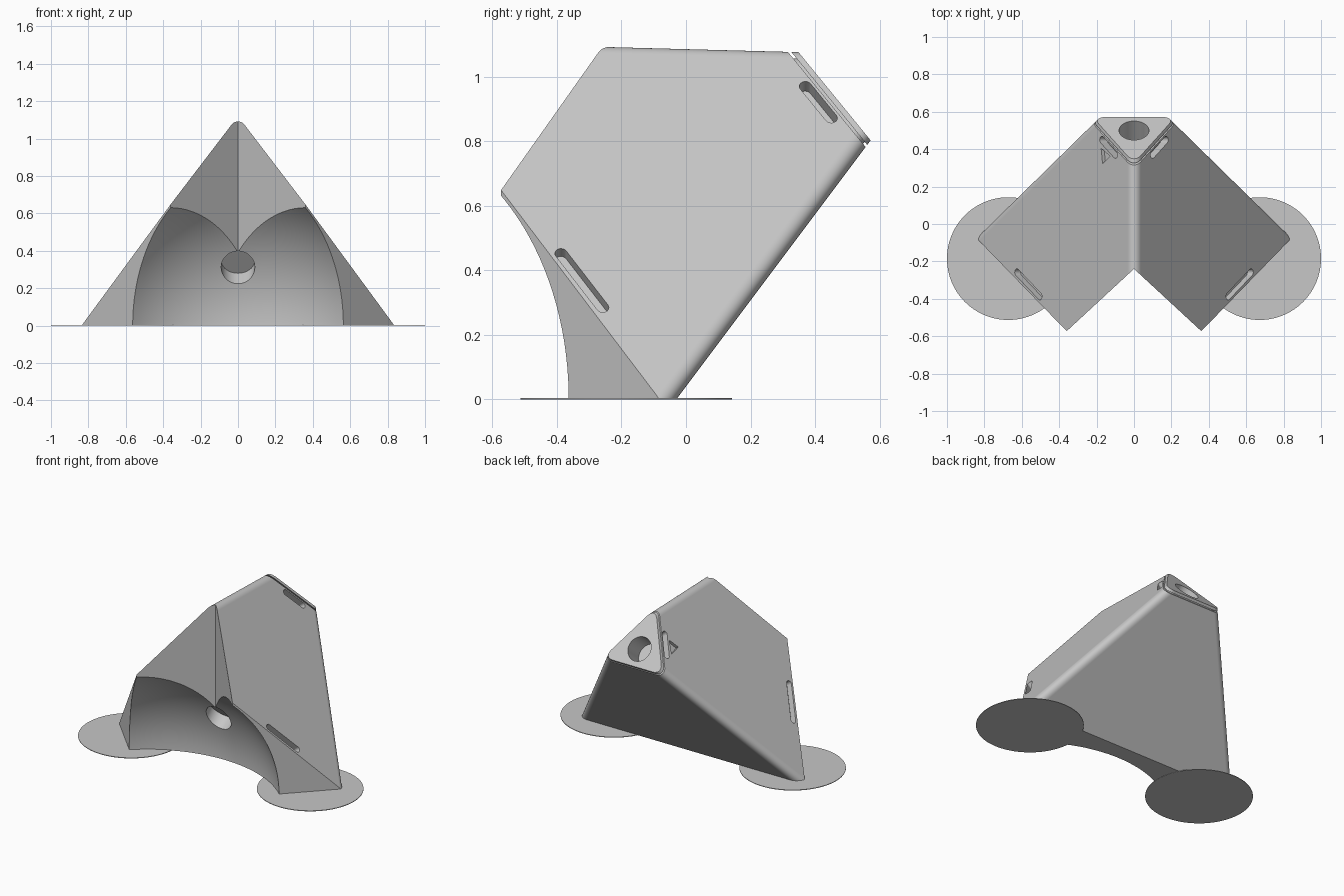
import bpy, bmesh, math
from mathutils import Vector, Matrix

if "Cube" in bpy.data.objects:
    bpy.data.objects.remove(bpy.data.objects["Cube"], do_unlink=True)

grey = bpy.data.materials.new("light_grey")
grey.use_nodes = True
grey.diffuse_color = (0.57, 0.57, 0.57, 1)
grey.node_tree.nodes["Principled BSDF"].inputs["Base Color"].default_value = grey.diffuse_color

# Outer planes of the wedge (normal, distance) and the axis of the capped corner
SIDE = Vector((0.8, 0.016, 0.6))
SIDE_D = 0.668
PLANES = [(SIDE, SIDE_D), (Vector((-0.8, 0.016, 0.6)), SIDE_D), (Vector((0, 0.8, -0.6)), -0.024)]
AXIS = Vector((0, 0.774, 0.633)).normalized()
CAP_D = 0.951


def to_object(bm, name):
    bmesh.ops.recalc_face_normals(bm, faces=bm.faces)
    mesh = bpy.data.meshes.new(name)
    bm.to_mesh(mesh)
    bm.free()
    mesh.materials.append(grey)
    obj = bpy.data.objects.new(name, mesh)
    bpy.context.collection.objects.link(obj)
    return obj


def slice_off(bm, normal, dist):
    """Remove everything beyond a plane and close the cut."""
    n = normal.normalized()
    res = bmesh.ops.bisect_plane(bm, geom=bm.verts[:] + bm.edges[:] + bm.faces[:], dist=1e-6,
                                 plane_co=n * (dist / normal.length), plane_no=n, clear_outer=True)
    edges = [e for e in res["geom_cut"] if isinstance(e, bmesh.types.BMEdge)]
    bmesh.ops.contextual_create(bm, geom=edges)
    bmesh.ops.recalc_face_normals(bm, faces=bm.faces)


def wedge(name, top, bottom=None, inset=0.0):
    """Three-sided wedge with rounded long edges, cut across its axis."""
    bm = bmesh.new()
    bmesh.ops.create_cube(bm, size=8)
    for n, d in PLANES:
        slice_off(bm, n, d - inset)
    slice_off(bm, AXIS, top)

    def is_outer(face):
        return any(face.normal.dot(n.normalized()) > 0.999 for n, _ in PLANES)

    ridges = [e for e in bm.edges if all(is_outer(f) for f in e.link_faces)]
    bmesh.ops.bevel(bm, geom=ridges, offset=0.06, segments=10, profile=0.5, affect="EDGES")
    if bottom is None:
        slice_off(bm, Vector((0, 0, -1)), -0.001)
    else:
        slice_off(bm, -AXIS, -bottom)
    return to_object(bm, name)


def prism(name, points, offset):
    """Extrude a flat outline along a vector."""
    bm = bmesh.new()
    face = bm.faces.new([bm.verts.new(p) for p in points])
    res = bmesh.ops.extrude_face_region(bm, geom=[face])
    verts = [v for v in res["geom"] if isinstance(v, bmesh.types.BMVert)]
    bmesh.ops.translate(bm, verts=verts, vec=offset)
    if not face.is_valid or len(bm.faces) < len(points) + 2:
        bm.faces.new([v for v in bm.verts if v not in verts])
    return to_object(bm, name)


def rod(name, centre, radius, depth):
    """Cylinder lying along the wedge axis."""
    bm = bmesh.new()
    turn = AXIS.to_track_quat("Z", "Y").to_matrix().to_4x4()
    bmesh.ops.create_cone(bm, cap_ends=True, segments=48, radius1=radius, radius2=radius,
                          depth=depth, matrix=Matrix.Translation(centre) @ turn)
    return to_object(bm, name)


def boolean(obj, cutter, operation="DIFFERENCE"):
    mod = obj.modifiers.new("cut", "BOOLEAN")
    mod.operation, mod.object, mod.solver = operation, cutter, "EXACT"
    bpy.context.view_layer.objects.active = obj
    bpy.ops.object.modifier_apply(modifier=mod.name)


def on_side(y, z):
    return Vector(((SIDE_D - 0.016 * y - 0.6 * z) / 0.8, y, z))


def engrave(obj, points, mirrored, depth):
    """Cut an outline lying on a sloping side into the body."""
    n = SIDE.normalized()
    flip = Vector((-1, 1, 1)) if mirrored else Vector((1, 1, 1))
    cutter = prism("engraving", [(p + n * 0.03) * flip for p in points], -n * (depth + 0.03) * flip)
    boolean(obj, cutter)
    bpy.data.objects.remove(cutter)


def slot_outline(a, b, radius):
    u = (b - a).normalized()
    v = SIDE.normalized().cross(u)
    points = []
    for centre, start in ((b, -90), (a, 90)):
        for i in range(11):
            t = math.radians(start + 18 * i)
            points.append(centre + (u * math.cos(t) + v * math.sin(t)) * radius)
    return points


# Component-wise product used for mirroring outlines
def _mul(self, other):
    return Vector(a * b for a, b in zip(self, other))


def engrave_both(obj, points, depth, sides=(False, True)):
    n = SIDE.normalized()
    for mirrored in sides:
        flip = Vector((-1 if mirrored else 1, 1, 1))
        outline = [_mul(p + n * 0.03, flip) for p in points]
        cutter = prism("engraving", outline, _mul(n * -(depth + 0.03), flip))
        boolean(obj, cutter)
        bpy.data.objects.remove(cutter)


# Main body: rounded wedge trimmed to two arms by a plan outline
body = wedge("corner_body", CAP_D - 0.025)
half = [(0.36, -0.573), (1.32, 0.417), (1.32, 1.5)]
plan = [(0, -0.24)] + half + [(-x, y) for x, y in reversed(half)]
outline = prism("plan_outline", [(x, y, -1) for x, y in plan], Vector((0, 0, 3)))
boolean(body, outline, "INTERSECT")

# Round hollow between the arms
bm = bmesh.new()
bmesh.ops.create_uvsphere(bm, u_segments=128, v_segments=65, radius=0.828,
                          matrix=Matrix.Translation((0, -0.97, 0)))
hollow = to_object(bm, "hollow_cutter")
boolean(body, hollow)

# Cap plate with a narrow groove beneath it
neck = wedge("cap_neck", CAP_D - 0.016, CAP_D - 0.027, 0.012)
cap = wedge("cap_plate", CAP_D, CAP_D - 0.017)

# Round recesses at both ends of the axis
cap_centre = Vector((0, 0.5, (CAP_D - 0.774 * 0.5) / 0.633))
cap_hole = rod("cap_hole_cutter", cap_centre, 0.08, 0.3)
front_hole = rod("front_hole_cutter", cap_centre - AXIS * 0.955, 0.09, 0.2)
for part in (body, neck, cap):
    boolean(part, cap_hole)
boolean(body, front_hole)
for cutter in (outline, hollow, cap_hole, front_hole):
    bpy.data.objects.remove(cutter)

# Slots on both sloping sides, and an arrow mark on the right one
engrave_both(body, slot_outline(on_side(0.37, 0.97), on_side(0.45, 0.872), 0.019), 0.05)
engrave_both(body, slot_outline(on_side(-0.387, 0.452), on_side(-0.258, 0.285), 0.019), 0.04)
arrow = []
for x, y in ((0.176, 0.405), (0.128, 0.362), (0.168, 0.322)):
    arrow.append(Vector((x, y, (SIDE_D - 0.8 * x - 0.016 * y) / 0.6)))
engrave_both(body, arrow, 0.02, sides=(True,))

# Thin round pads under the feet
pads = []
for name, s in (("left_pad", 1), ("right_pad", -1)):
    bm = bmesh.new()
    bmesh.ops.create_cone(bm, cap_ends=True, segments=96, radius1=0.328, radius2=0.328, depth=0.004,
                          matrix=Matrix.Translation((s * 0.672, -0.185, 0.002)))
    pads.append(to_object(bm, name))

# Smooth shading with sharp edges kept
for obj in [body, neck, cap] + pads:
    bpy.ops.object.select_all(action="DESELECT")
    obj.select_set(True)
    bpy.context.view_layer.objects.active = obj
    bpy.ops.object.shade_smooth_by_angle(angle=math.radians(25))
    weighted = obj.modifiers.new("even_normals", "WEIGHTED_NORMAL")
    weighted.keep_sharp = True
